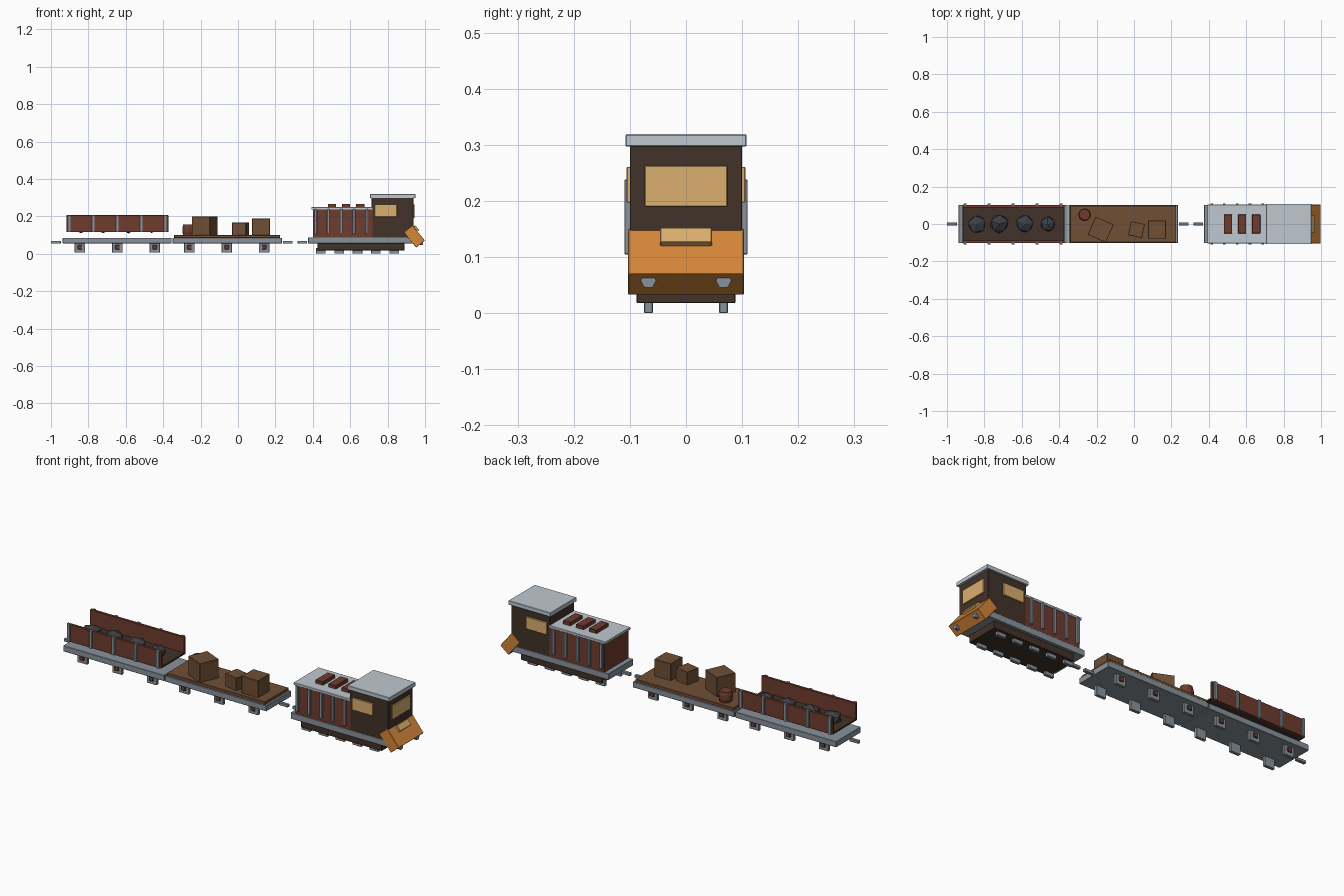
import bpy, bmesh, math, random
from mathutils import Matrix

if "Cube" in bpy.data.objects:
    bpy.data.objects.remove(bpy.data.objects["Cube"])

random.seed(4)


def material(name, r, g, b):
    m = bpy.data.materials.new(name)
    m.diffuse_color = (r, g, b, 1)
    m.use_nodes = True
    m.node_tree.nodes["Principled BSDF"].inputs["Base Color"].default_value = m.diffuse_color
    return m


STEEL = material("steel", 0.25, 0.29, 0.33)
ROOF = material("pale_roof", 0.52, 0.58, 0.63)
RED = material("rust_red", 0.16, 0.045, 0.028)
DARK = material("dark_brown", 0.055, 0.032, 0.022)
WOOD = material("wood", 0.16, 0.078, 0.036)
ORANGE = material("orange", 0.66, 0.24, 0.04)
GLASS = material("amber_window", 0.71, 0.43, 0.16)
COAL = material("coal", 0.045, 0.05, 0.058)


def finish(name, bm, mat, loc=(0, 0, 0), rot=(0, 0, 0)):
    me = bpy.data.meshes.new(name)
    bm.to_mesh(me)
    bm.free()
    me.materials.append(mat)
    ob = bpy.data.objects.new(name, me)
    ob.location, ob.rotation_euler = loc, rot
    bpy.context.collection.objects.link(ob)
    return ob


def box(name, mat, x, y, z, rot=(0, 0, 0), bevel=0.0015):
    """Box from (min, max) ranges, turned about its own centre."""
    bm = bmesh.new()
    size = [r[1] - r[0] for r in (x, y, z)]
    bmesh.ops.create_cube(bm, size=1, matrix=Matrix.Diagonal((*size, 1)))
    ob = finish(name, bm, mat, [(r[0] + r[1]) / 2 for r in (x, y, z)], rot)
    mod = ob.modifiers.new("edge", 'BEVEL')
    mod.width, mod.segments = bevel, 1
    return ob


def mid(c, half):
    return (c - half, c + half)


def pair(name, mat, x, y, z):
    """The same box on both sides of the train; y is (inner, outer)."""
    box(name + "_right", mat, x, (-y[1], -y[0]), z)
    box(name + "_left", mat, x, y, z)


def wagon_base(name, x0, x1, wheels):
    box(name + "_chassis", STEEL, (x0, x1), mid(0, 0.102), (0.055, 0.085))
    for i, x in enumerate(wheels):
        pair(f"{name}_wheel_block_{i}", STEEL, mid(x, 0.028), (0.059, 0.075), (0.006, 0.056))
        pair(f"{name}_axle_box_{i}", RED, mid(x, 0.012), (0.074, 0.083), (0.024, 0.046))


# Locomotive running gear
box("loco_chassis", STEEL, (0.375, 0.955), mid(0, 0.102), (0.055, 0.088))
box("loco_underbody", DARK, (0.425, 0.89), mid(0, 0.088), (0.018, 0.056))
for i in range(5):
    pair(f"loco_skid_{i}", STEEL, mid(0.443 + i * 0.098, 0.026), (0.059, 0.075), (0, 0.03))

# Engine hood with ribs, roof and vents
box("hood", RED, (0.40, 0.72), mid(0, 0.1), (0.085, 0.237))
box("hood_roof", ROOF, (0.392, 0.72), mid(0, 0.103), (0.236, 0.249))
for i in range(5):
    pair(f"hood_rib_{i}", STEEL, mid(0.415 + i * 0.0685, 0.007), (0.097, 0.11), (0.105, 0.238))
for i in range(3):
    box(f"roof_vent_{i}", RED, mid(0.503 + i * 0.075, 0.022), mid(0, 0.05), (0.247, 0.267))

# Cab
box("cab", DARK, (0.715, 0.937), mid(0, 0.1), (0.085, 0.3))
box("cab_roof", ROOF, (0.706, 0.949), mid(0, 0.108), (0.297, 0.319), bevel=0.002)
box("windshield", GLASS, (0.93, 0.943), mid(0, 0.074), (0.19, 0.263))
pair("side_window", GLASS, (0.73, 0.85), (0.097, 0.106), (0.197, 0.261))

# Slanted nose with panel and hexagonal headlights
TILT = (0, -0.68, 0)
box("nose", ORANGE, mid(0.943, 0.03), mid(0, 0.103), mid(0.092, 0.0525), TILT)
box("nose_panel", GLASS, mid(0.953, 0.006), mid(0, 0.046), mid(0.136, 0.017), TILT)
for side, y in (("right", -0.067), ("left", 0.067)):
    bm = bmesh.new()
    bmesh.ops.create_cone(bm, cap_ends=True, segments=6, radius1=0.014, radius2=0.014, depth=0.03)
    finish("headlight_" + side, bm, STEEL, (0.975, y, 0.058), (0, math.pi / 2, 0))

# Flat wagon
wagon_base("flat", -0.35, 0.235, (-0.26, -0.06, 0.14))
box("flat_deck", WOOD, (-0.342, 0.225), mid(0, 0.098), (0.084, 0.1))
for i, (x, y, w, h, a) in enumerate(((-0.178, -0.03, 0.105, 0.1, -24),
                                     (0.013, -0.03, 0.076, 0.068, -12),
                                     (0.123, -0.03, 0.096, 0.089, 0))):
    box(f"crate_{i}", WOOD, mid(x, w / 2), mid(y, w / 2), (0.099, 0.099 + h), (0, 0, math.radians(a)))

# Barrel: stacked rings give the bulge
bm = bmesh.new()
for z, r0, r1, d in ((0.0, 0.029, 0.034, 0.018), (0.018, 0.034, 0.034, 0.02), (0.038, 0.034, 0.029, 0.018)):
    bmesh.ops.create_cone(bm, cap_ends=True, segments=12, radius1=r0, radius2=r1, depth=d,
                          matrix=Matrix.Translation((0, 0, z + d / 2)))
finish("barrel", bm, RED, (-0.264, 0.05, 0.099))

# Open coal wagon: raised floor and side walls, open ends
wagon_base("coal", -0.937, -0.355, (-0.845, -0.645, -0.445))
box("coal_floor", DARK, (-0.917, -0.372), mid(0, 0.092), (0.115, 0.125))
pair("coal_side", RED, (-0.917, -0.372), (0.088, 0.102), (0.115, 0.206))
for i in range(5):
    pair(f"coal_rib_{i}", STEEL, mid(-0.903 + i * 0.1285, 0.008), (0.098, 0.109), (0.115, 0.207))

# Coal lumps
for i, (x, r) in enumerate(((-0.84, 0.053), (-0.72, 0.053), (-0.585, 0.051), (-0.462, 0.045))):
    bm = bmesh.new()
    bmesh.ops.create_icosphere(bm, subdivisions=1, radius=r)
    for v in bm.verts:
        v.co *= random.uniform(0.88, 1.08)
        v.co.z *= 0.72
    finish(f"coal_lump_{i}", bm, COAL, (x, 0, 0.145), (0, 0, random.uniform(0, 3)))

# Couplers
for i, (a, b) in enumerate(((-1.0, -0.947), (0.24, 0.292), (0.318, 0.37))):
    box(f"coupler_{i}", STEEL, (a, b), mid(0, 0.008), (0.054, 0.069))
